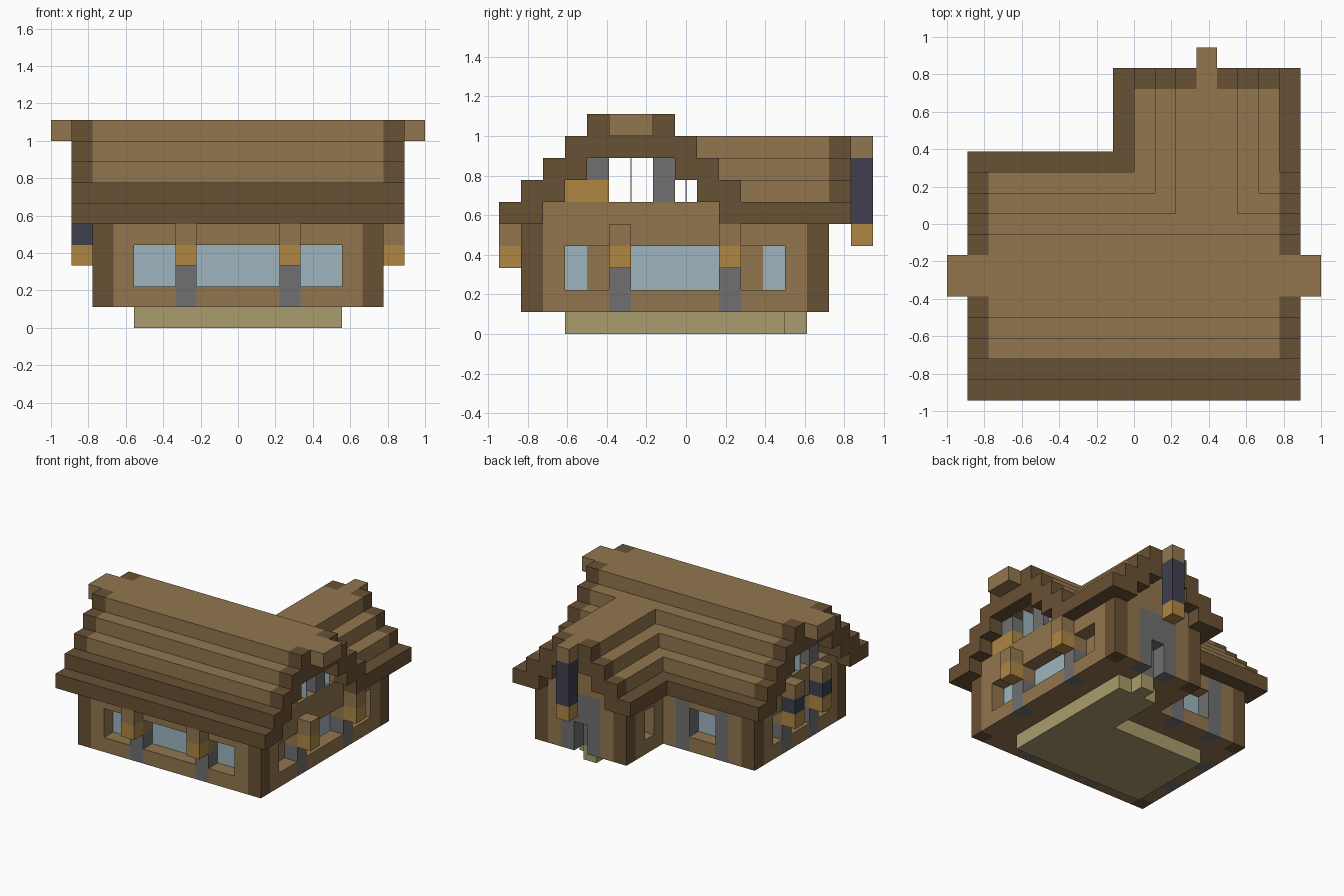
import bpy, bmesh
from mathutils import Vector

cube = bpy.data.objects.get("Cube")
if cube:
    bpy.data.objects.remove(cube, do_unlink=True)

U = 1 / 9                                   # side of one block
ORIGIN = Vector((-9, -8.5, 0))              # grid corner, in blocks


def srgb(*c):
    return tuple(((v / 255 + 0.055) / 1.055) ** 2.4 for v in c) + (1,)


COLOURS = {
    "wood": srgb(146, 118, 78),
    "dark_wood": srgb(105, 81, 52),
    "stone": srgb(113, 112, 112),
    "lamp_amber": srgb(175, 135, 66),
    "navy": srgb(63, 64, 78),
    "glass": srgb(158, 181, 191),
    "foundation_tan": srgb(169, 156, 109),
}
MATS = {}
for name, col in COLOURS.items():
    m = bpy.data.materials.new(name)
    m.use_nodes = True
    m.diffuse_color = col
    bsdf = m.node_tree.nodes["Principled BSDF"]
    bsdf.inputs["Base Color"].default_value = col
    bsdf.inputs["Roughness"].default_value = 0.9
    MATS[name] = m

cells = {}                                  # block -> (part, colour)


def span(v):
    return range(v[0], v[1] + 1) if isinstance(v, tuple) else (v,)


def fill(part, colour, i, j, k):
    """Fill an inclusive range of blocks; no colour removes them."""
    for x in span(i):
        for y in span(j):
            for z in span(k):
                if colour:
                    cells[x, y, z] = (part, colour)
                else:
                    cells.pop((x, y, z), None)


# Foundation and doorstep
fill("foundation", "foundation_tan", (4, 13), (3, 8), 0)
fill("foundation", "foundation_tan", (11, 13), (9, 12), 0)
fill("foundation", "foundation_tan", 12, 13, 0)

# Main house, rear wing and the wing gable
fill("walls", "wood", (2, 15), (1, 10), (1, 4))
fill("walls", "wood", (2, 15), (2, 9), 5)
fill("walls", "wood", (9, 15), (11, 14), (1, 4))
for step in range(3):
    fill("walls", "wood", (10 + step, 14 - step), 14, 5 + step)

# Corner posts
for i, j in ((2, 1), (15, 1), (2, 10), (15, 14), (9, 14)):
    fill("walls", "dark_wood", i, j, (1, 4))

# Front windows
for i in ((4, 5), (7, 10), (12, 13)):
    fill("walls", None, i, 1, (2, 3))
    fill("windows", "glass", i, 2, (2, 3))
# Left side windows, partly shuttered
for j in ((3, 4), (6, 9), (11, 12)):
    fill("walls", None, 15, j, (2, 3))
    fill("windows", "glass", 14, j, (2, 3))
for j in (4, 11):
    fill("walls", "wood", 14, j, (2, 3))
# Right side windows
for j in (3, (5, 6), 8):
    fill("walls", None, 2, j, (2, 3))
    fill("windows", "glass", 3, j, (2, 3))
# Wing side window and rear window
fill("walls", None, 9, 12, (2, 3))
fill("windows", "glass", 10, 12, (2, 3))
for i in (4, 7):
    fill("walls", "stone", i, 10, (1, 4))
fill("walls", None, (5, 6), 10, (2, 3))
fill("windows", "glass", (5, 6), 9, (2, 3))

# Stone doorway
fill("doorway", "stone", (11, 13), 14, (1, 4))
fill("doorway", None, 12, 14, (1, 2))
fill("doorway", "stone", 12, 13, (1, 2))

# Stone posts with lamps in front of them
for i in (6, 11):
    fill("walls", "stone", i, 1, (1, 2))
    fill("lamps", "lamp_amber", i, 0, 3)
    fill("lamps", "wood", i, 0, 4)
for j in (5, 10):
    fill("walls", "stone", 15, j, (1, 2))
    fill("lamps", "lamp_amber", 16, j, 3)
    fill("lamps", "wood", 16, j, 4)
for j in (4, 7):
    fill("walls", "stone", 2, j, (1, 2))
    fill("lamps", "lamp_amber", 1, j, 3)
    fill("lamps", "navy", 1, j, 4)
    fill("lamps", "wood", 1, j, 5)

# Open gables with stone posts, and a chest in the attic
for i in (2, 15):
    for j in (4, 7):
        fill("attic_posts", "stone", i, j, (6, 7))
fill("attic_chest", "lamp_amber", 15, (3, 4), 6)

# Main stepped roof with dark front eaves, rear eave and gable trim
for step in range(4):
    k = 5 + step
    fill("roof", "dark_wood" if step < 2 else "wood", (1, 16), (step, step + 1), k)
    fill("roof", "wood", (1, 16), (10 - step, 11 - step), k)
fill("roof", "dark_wood", (1, 16), 11, 5)
fill("roof", "wood", (1, 16), (3, 8), 8)
fill("roof", "wood", (1, 16), (4, 7), 9)
for (i, j, k), (part, colour) in list(cells.items()):
    if part == "roof" and i in (1, 16):
        fill("roof", "dark_wood", i, j, k)
fill("roof", "wood", (0, 17), (5, 6), 9)

# Rear wing roof
for step in range(4):
    k = 5 + step
    start = min(12 - step, 11)
    for i in ((8 + step, 9 + step), (15 - step, 16 - step)):
        fill("roof", "wood", i, (start, 14), k)
        fill("roof", "dark_wood", i, 15, k)
for i in (8, 16):
    fill("roof", "dark_wood", i, (11, 15), 5)
fill("roof", "wood", 12, (9, 16), 8)

# Long lantern under the wing ridge
fill("hanging_lantern", "navy", 12, 16, (5, 7))
fill("hanging_lantern", "lamp_amber", 12, 16, 4)


def face_corners(pos, axis, sign):
    """Corners of one block side, wound to face outwards."""
    a, b = (axis + 1) % 3, (axis + 2) % 3
    ring = [(0, 0), (1, 0), (1, 1), (0, 1)]
    for u, v in ring if sign > 0 else reversed(ring):
        p = Vector(pos)
        p[axis] += sign > 0
        p[a] += u
        p[b] += v
        yield p


def build(part):
    """Skin the visible sides of a part and merge flat regions."""
    bm = bmesh.new()
    names = list(MATS)
    verts = {}
    for pos, (owner, colour) in cells.items():
        if owner != part:
            continue
        for axis in range(3):
            for sign in (-1, 1):
                beside = list(pos)
                beside[axis] += sign
                if tuple(beside) in cells:
                    continue
                loop = []
                for p in face_corners(pos, axis, sign):
                    key = tuple(p)
                    if key not in verts:
                        verts[key] = bm.verts.new((p + ORIGIN) * U)
                    loop.append(verts[key])
                bm.faces.new(loop).material_index = names.index(colour)
    bmesh.ops.dissolve_limit(bm, angle_limit=0.01, verts=bm.verts[:],
                             edges=bm.edges[:], delimit={'MATERIAL'})
    mesh = bpy.data.meshes.new(part)
    bm.to_mesh(mesh)
    bm.free()
    for m in MATS.values():
        mesh.materials.append(m)
    bpy.context.collection.objects.link(bpy.data.objects.new(part, mesh))


for part in sorted({owner for owner, _ in cells.values()}):
    build(part)

# Thin edge-on panes in the open gables
for i in (2, 15):
    for j, low, high in ((6, 6, 8), (8.5, 6, 7)):
        centre = (Vector((i + 0.5, j, (low + high) / 2)) + ORIGIN) * U
        bpy.ops.mesh.primitive_cube_add(size=1, location=centre)
        pane = bpy.context.object
        pane.name = "attic_pane"
        pane.scale = (U, 0.005, (high - low) * U)
        pane.data.materials.append(MATS["glass"])
